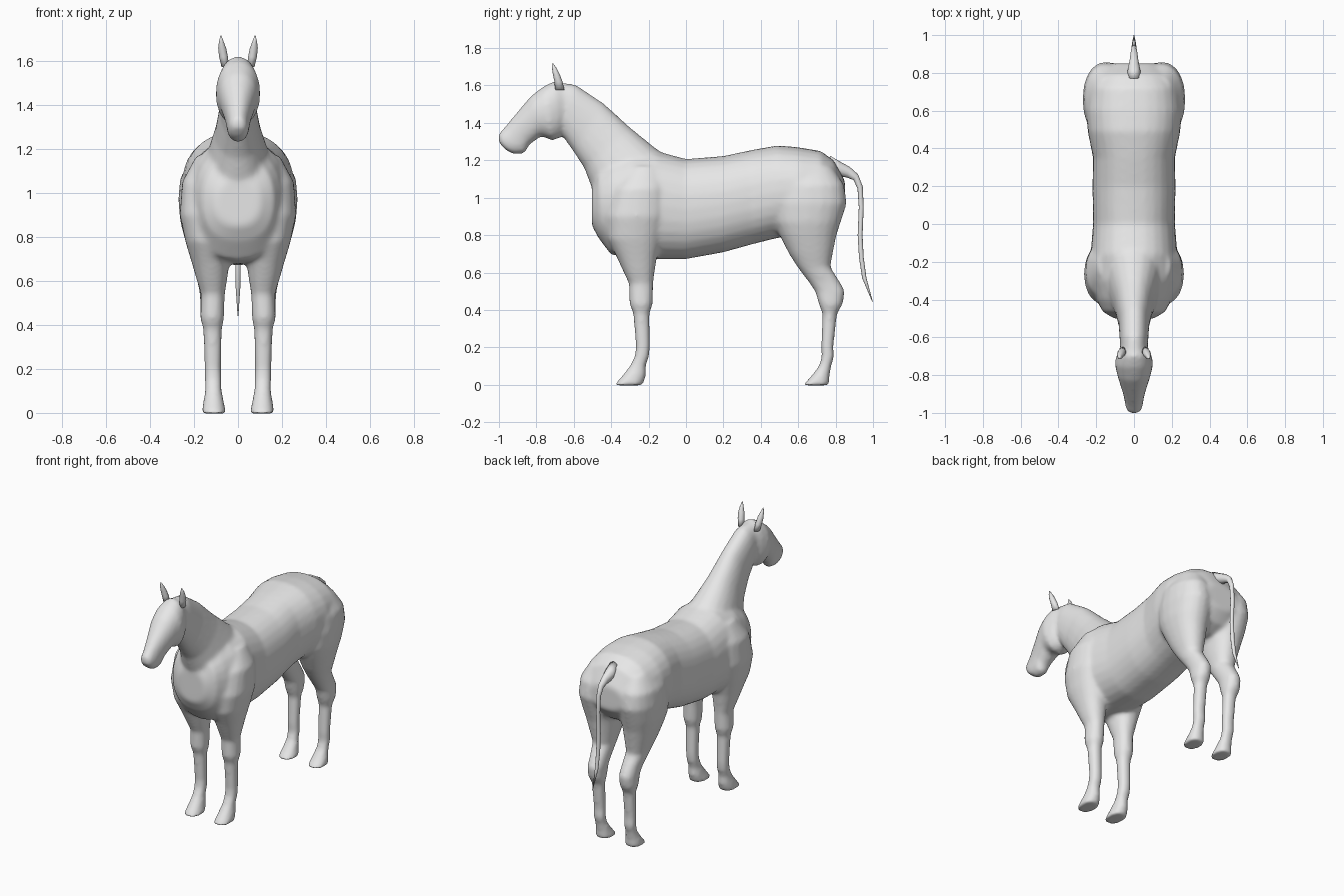
import bpy, bmesh, math

coat = bpy.data.materials.new("light_grey_coat")
coat.diffuse_color = (0.8, 0.8, 0.8, 1)


def power(v, p):
    return math.copysign(abs(v) ** (2 / p), v)


def loft(bm, rings, p=2.2, sides=20):
    """Skin rings (ya, za, yb, zb, half_width, x_centre) into a closed tube."""
    loops = []
    for ya, za, yb, zb, w, xc in rings:
        loop = []
        for i in range(sides):
            a = 2 * math.pi * i / sides
            c, s = power(math.cos(a), p), power(math.sin(a), p)
            loop.append(bm.verts.new((xc + w * s,
                                      (ya + yb) / 2 + (ya - yb) / 2 * c,
                                      (za + zb) / 2 + (za - zb) / 2 * c)))
        loops.append(loop)
    for a, b in zip(loops, loops[1:]):
        for i in range(sides):
            j = (i + 1) % sides
            bm.faces.new((a[i], a[j], b[j], b[i]))
    bm.faces.new(loops[0])
    bm.faces.new(loops[-1][::-1])


def finish(bm, name):
    bmesh.ops.recalc_face_normals(bm, faces=bm.faces[:])
    for f in bm.faces:
        f.smooth = True
    mesh = bpy.data.meshes.new(name)
    bm.to_mesh(mesh)
    bm.free()
    mesh.materials.append(coat)
    ob = bpy.data.objects.new(name, mesh)
    bpy.context.collection.objects.link(ob)
    return ob


# Torso: y, belly z, back z, half width
TORSO = [
    (-0.503, 0.85, 1.06, 0.10), (-0.465, 0.78, 1.16, 0.165), (-0.40, 0.695, 1.21, 0.20),
    (-0.30, 0.68, 1.24, 0.23), (-0.16, 0.672, 1.25, 0.23), (0.0, 0.672, 1.207, 0.217),
    (0.2, 0.708, 1.223, 0.22), (0.35, 0.75, 1.255, 0.217), (0.49, 0.785, 1.28, 0.245),
    (0.6, 0.80, 1.27, 0.255), (0.72, 0.81, 1.25, 0.24), (0.79, 0.85, 1.20, 0.20),
    (0.85, 0.93, 1.09, 0.12)]

# Neck and head: top y, top z, underside y, underside z, half width
NECK = [
    (-0.05, 1.19, -0.46, 0.85, 0.18), (-0.16, 1.263, -0.50, 1.04, 0.145),
    (-0.30, 1.377, -0.545, 1.16, 0.105), (-0.44, 1.505, -0.605, 1.25, 0.082),
    (-0.59, 1.605, -0.66, 1.33, 0.075), (-0.66, 1.615, -0.69, 1.36, 0.07)]
HEAD = [
    (-0.61, 1.59, -0.65, 1.37, 0.06), (-0.70, 1.625, -0.675, 1.32, 0.09),
    (-0.76, 1.597, -0.715, 1.305, 0.103), (-0.83, 1.543, -0.775, 1.33, 0.088),
    (-0.92, 1.437, -0.84, 1.28, 0.062), (-0.97, 1.378, -0.86, 1.237, 0.052),
    (-1.003, 1.34, -0.92, 1.232, 0.046), (-1.003, 1.30, -0.965, 1.255, 0.03)]

# Legs: z, front y, back y, inner x, outer x
FRONT_LEG = [
    (1.17, -0.30, -0.14, 0.06, 0.19), (1.05, -0.39, -0.10, 0.04, 0.255),
    (0.9, -0.43, -0.10, 0.03, 0.265), (0.78, -0.42, -0.13, 0.035, 0.24),
    (0.68, -0.37, -0.155, 0.04, 0.21), (0.6, -0.333, -0.168, 0.05, 0.187),
    (0.54, -0.305, -0.175, 0.06, 0.168), (0.43, -0.302, -0.178, 0.063, 0.172),
    (0.38, -0.282, -0.195, 0.073, 0.158), (0.2, -0.268, -0.192, 0.076, 0.153),
    (0.15, -0.275, -0.197, 0.074, 0.152), (0.1, -0.30, -0.215, 0.074, 0.15),
    (0.05, -0.34, -0.213, 0.064, 0.158), (-0.003, -0.385, -0.232, 0.053, 0.167)]
HIND_LEG = [
    (1.17, 0.55, 0.78, 0.06, 0.205), (1.07, 0.48, 0.845, 0.03, 0.263),
    (0.97, 0.46, 0.86, 0.02, 0.272), (0.87, 0.47, 0.828, 0.02, 0.263),
    (0.8, 0.50, 0.805, 0.03, 0.245), (0.7, 0.55, 0.785, 0.045, 0.215),
    (0.63, 0.595, 0.772, 0.058, 0.192), (0.55, 0.655, 0.823, 0.062, 0.175),
    (0.5, 0.69, 0.85, 0.063, 0.172), (0.43, 0.71, 0.838, 0.065, 0.172),
    (0.38, 0.73, 0.808, 0.073, 0.157), (0.2, 0.722, 0.788, 0.076, 0.153),
    (0.15, 0.725, 0.793, 0.074, 0.152), (0.1, 0.71, 0.777, 0.074, 0.15),
    (0.05, 0.673, 0.768, 0.064, 0.158), (-0.003, 0.623, 0.767, 0.053, 0.167)]

# Body: torso, neck, head and four legs fused into one smooth skin
bm = bmesh.new()
loft(bm, [(y, zt, y, zb, w, 0) for y, zb, zt, w in TORSO], 2.3, 28)
loft(bm, [r + (0,) for r in NECK])
loft(bm, [r + (0,) for r in HEAD])
for leg in (FRONT_LEG, HIND_LEG):
    for side in (-1, 1):
        loft(bm, [(f, z, b, z, (xo - xi) / 2, side * (xi + xo) / 2)
                  for z, f, b, xi, xo in leg])
body = finish(bm, "body_and_legs")
fuse = body.modifiers.new("fuse", 'REMESH')
fuse.mode = 'VOXEL'
fuse.voxel_size = 0.012
fuse.use_smooth_shade = True
relax = body.modifiers.new("relax", 'SMOOTH')
relax.factor = 0.5
relax.iterations = 10

# Tail: outer y, outer z, inner y, inner z, half width
TAIL = [
    (0.77, 1.225, 0.79, 1.13, 0.04), (0.82, 1.195, 0.82, 1.115, 0.034),
    (0.875, 1.165, 0.86, 1.108, 0.024), (0.92, 1.125, 0.895, 1.095, 0.018),
    (0.945, 1.06, 0.917, 1.05, 0.014), (0.95, 0.95, 0.924, 0.95, 0.013),
    (0.944, 0.8, 0.918, 0.8, 0.013), (0.95, 0.68, 0.925, 0.68, 0.013),
    (0.965, 0.57, 0.942, 0.57, 0.011), (1.0, 0.44, 0.995, 0.445, 0.002)]
bm = bmesh.new()
loft(bm, [r + (0,) for r in TAIL], 2, 10)
finish(bm, "tail")

# Ears: z, front y, back y, half width, x centre
EAR = [
    (1.575, -0.70, -0.65, 0.018, 0.058), (1.62, -0.703, -0.66, 0.021, 0.066),
    (1.66, -0.712, -0.675, 0.019, 0.072), (1.69, -0.716, -0.69, 0.011, 0.076),
    (1.718, -0.716, -0.711, 0.002, 0.078)]
for side, label in ((-1, "right_ear"), (1, "left_ear")):
    bm = bmesh.new()
    loft(bm, [(f, z, b, z, w, side * x) for z, f, b, w, x in EAR], 2, 10)
    finish(bm, label)
